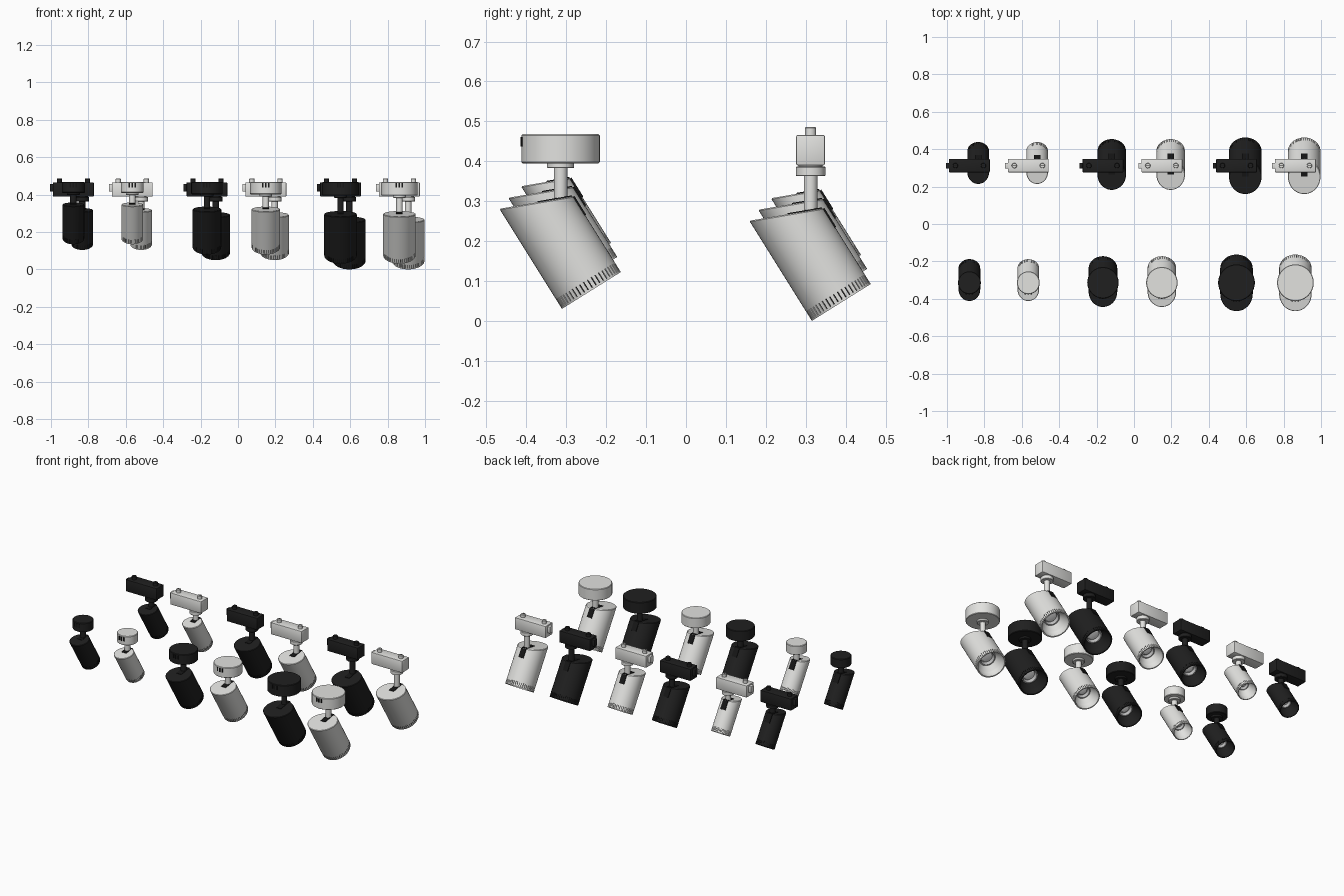
import bpy, bmesh, math
from mathutils import Matrix, Vector

if "Cube" in bpy.data.objects:
    bpy.data.objects.remove(bpy.data.objects["Cube"])


def material(name, rgb, rough=0.5):
    m = bpy.data.materials.new(name)
    m.use_nodes = True
    m.diffuse_color = (*rgb, 1)
    bsdf = m.node_tree.nodes["Principled BSDF"]
    bsdf.inputs["Base Color"].default_value = (*rgb, 1)
    bsdf.inputs["Roughness"].default_value = rough
    return m


BLACK = material("matte black", (0.014, 0.014, 0.014))
WHITE = material("warm white", (0.76, 0.76, 0.74))
DARK = material("slot black", (0.008, 0.008, 0.008))
SILVER = material("reflector silver", (0.5, 0.5, 0.5))
LENS = material("lens white", (0.85, 0.85, 0.85))

TILT = math.radians(32)   # lamp head tilt
SLOPE = 0.41              # slant of the head's closed end


def finish(name, bm, mat, frame):
    bmesh.ops.recalc_face_normals(bm, faces=bm.faces)
    me = bpy.data.meshes.new(name)
    bm.to_mesh(me)
    bm.free()
    me.materials.append(mat)
    me.shade_smooth()
    me.set_sharp_from_angle(angle=math.radians(30))
    ob = bpy.data.objects.new(name, me)
    ob.matrix_world = frame
    bpy.context.collection.objects.link(ob)
    return ob


def lathe(name, profile, mat, frame, segs=48, slant_above=None):
    """Spin (radius, z) points round z; points above the limit follow the slant."""
    bm = bmesh.new()
    rings = []
    for r, z in profile:
        count = segs if r > 0 else 1
        ring = []
        for i in range(count):
            a = 2 * math.pi * i / segs
            y = r * math.sin(a)
            drop = SLOPE * y if slant_above and z > slant_above else 0
            ring.append(bm.verts.new((r * math.cos(a), y, z - drop)))
        rings.append(ring)
    for a, b in zip(rings, rings[1:]):
        for i in range(segs):
            j = (i + 1) % segs
            quad = [a[i % len(a)], a[j % len(a)], b[j % len(b)], b[i % len(b)]]
            bm.faces.new(list(dict.fromkeys(quad)))
    return finish(name, bm, mat, frame)


def add_box(bm, center, size, rot=Matrix()):
    m = Matrix.Translation(center) @ rot @ Matrix.Diagonal((*size, 1))
    return bmesh.ops.create_cube(bm, size=1, matrix=m)["verts"]


def box(name, center, size, mat, frame, rot=Matrix(), bevel=0):
    bm = bmesh.new()
    add_box(bm, center, size, rot)
    if bevel:
        bmesh.ops.bevel(bm, geom=bm.edges[:], offset=bevel, segments=2,
                        profile=0.5, affect='EDGES')
    return finish(name, bm, mat, frame)


def disc(name, r, z0, z1, mat, frame, bevel=0.002, segs=48):
    return lathe(name, [(0, z0), (r - bevel, z0), (r, z0 + bevel),
                        (r, z1 - bevel), (r - bevel, z1), (0, z1)], mat, frame, segs)


def lamp_head(tag, R, H, mat, frame):
    # housing with an open, recessed front and a slanted closed end
    lathe(tag + "_housing",
          [(0, H), (R - 0.003, H), (R, H - 0.003), (R, 0.028), (0.965 * R, 0.028),
           (0.965 * R, 0.005), (R, 0.005), (R, 0), (0.92 * R, 0),
           (0.88 * R, 0.035), (0.84 * R, 0.04), (0.52 * R, 0.075)],
          mat, frame, slant_above=H / 2)
    # reflector cup and lens
    lathe(tag + "_reflector", [(0.55 * R, 0.074), (0.55 * R, 0.064), (0.48 * R, 0.064),
                               (0.4 * R, 0.085)], SILVER, frame)
    lathe(tag + "_lens", [(0.42 * R, 0.084), (0.3 * R, 0.075), (0, 0.071)], LENS, frame)
    # dark groove with ribs round the front rim
    lathe(tag + "_rim_groove", [(0.975 * R, 0.005), (0.975 * R, 0.028)], DARK, frame)
    bm = bmesh.new()
    count = 48
    for i in range(count):
        rot = Matrix.Rotation(2 * math.pi * i / count, 4, 'Z')
        add_box(bm, rot @ Vector((0.975 * R, 0, 0.0165)),
                (0.05 * R, 0.095 * R, 0.023), rot)
    finish(tag + "_rim_ribs", bm, mat, frame)
    # tilt slot across the closed end and down the back
    edge = H - SLOPE * R
    box(tag + "_slot_back", (0, R - 0.001, edge - 0.029), (0.034, 0.007, 0.056), DARK, frame)
    box(tag + "_slot_top", (0, R / 2, H - SLOPE * R / 2), (0.034, R, 0.005), DARK, frame,
        Matrix.Rotation(-math.atan(SLOPE), 4, 'X'))


def round_mount(tag, base_r, base_h, stem_end, mat, frame):
    top = 0.468
    low = top - base_h
    disc(tag + "_round_base", base_r, low, top, mat, frame, 0.003, 64)
    disc(tag + "_collar", 0.034, low - 0.012, low + 0.002, mat, frame)
    disc(tag + "_stem", 0.017, stem_end, low, mat, frame, segs=32)
    # slots on the front of the base
    bm = bmesh.new()
    for x in (-0.016, 0, 0.016):
        y = -math.sqrt(base_r ** 2 - x ** 2)
        add_box(bm, (x, y, 0.449), (0.008, 0.006, 0.024))
    finish(tag + "_base_slots", bm, DARK, frame)


def track_mount(tag, stem_end, mat, frame):
    box(tag + "_track_adapter", (-0.047, 0, 0.428), (0.218, 0.072, 0.076), mat, frame, bevel=0.004)
    disc(tag + "_collar", 0.037, 0.363, 0.387, mat, frame)
    disc(tag + "_neck", 0.03, 0.385, 0.395, mat, frame)
    disc(tag + "_stem", 0.017, stem_end, 0.37, mat, frame, segs=32)
    # end latch
    box(tag + "_latch", (-0.163, 0, 0.437), (0.02, 0.03, 0.042), mat, frame, bevel=0.003)
    # contact pins with a screw slot
    for i, x in enumerate((-0.122, 0.028)):
        at = frame @ Matrix.Translation((x, 0, 0))
        disc(f"{tag}_pin_{i}", 0.014, 0.46, 0.486, mat, at, segs=24)
        box(f"{tag}_pin_slot_{i}", (0, 0, 0.486), (0.018, 0.003, 0.001), DARK, at)


# size: x of the dark lamp, head radius, head length, head front height,
# base radius, base height, stem lower end
SIZES = {
    "small": (-0.88, 0.058, 0.216, 0.165, 0.061, 0.058, 0.332),
    "medium": (-0.166, 0.0765, 0.239, 0.12, 0.084, 0.066, 0.31),
    "large": (0.548, 0.087, 0.26, 0.0765, 0.098, 0.073, 0.285),
}

for size, (x, R, H, zc, base_r, base_h, stem_end) in SIZES.items():
    for shade, mat, dx in (("black", BLACK, 0), ("white", WHITE, 0.315)):
        for row in ("ceiling", "track"):
            tag = f"{size}_{shade}_{row}"
            back = row == "track"
            drop = 0.03 if back else 0
            frame = Matrix.Translation((x + dx + (0.047 if back else 0),
                                        0.312 if back else -0.314, 0))
            if back:
                track_mount(tag, stem_end - drop, mat, frame)
            else:
                round_mount(tag, base_r, base_h, stem_end, mat, frame)
            head = (frame @ Matrix.Translation((0, 0.077, zc - drop))
                    @ Matrix.Rotation(TILT, 4, 'X'))
            lamp_head(tag, R, H, mat, head)
